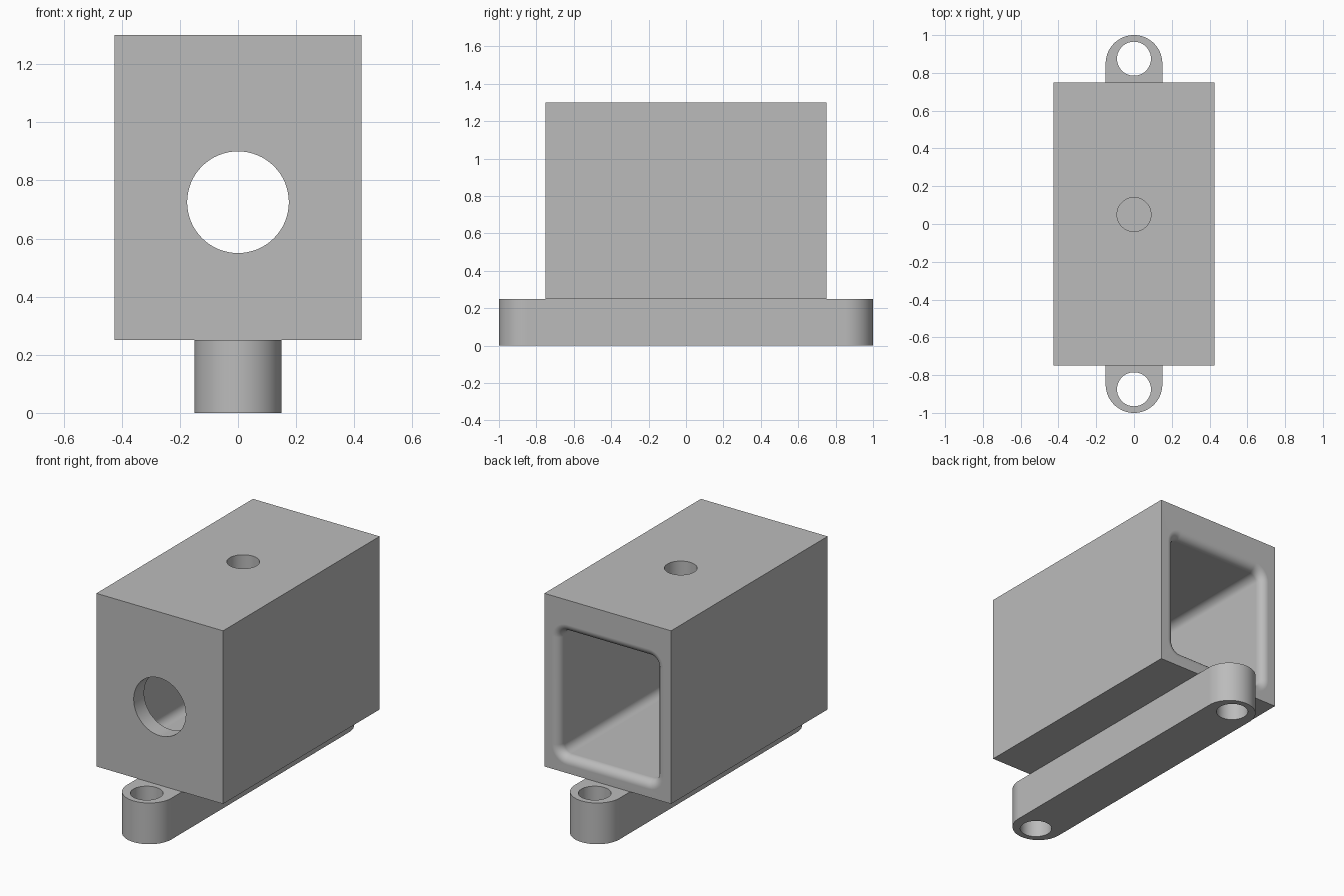
import bpy
import bmesh
from math import cos, sin, pi, radians

if "Cube" in bpy.data.objects:
    bpy.data.objects.remove(bpy.data.objects["Cube"], do_unlink=True)

grey = bpy.data.materials.new("plain grey")
grey.use_nodes = True
colour = (0.5, 0.5, 0.5, 1)
grey.diffuse_color = colour
grey.node_tree.nodes["Principled BSDF"].inputs["Base Color"].default_value = colour


def rounded_rect(half_w, half_h, r, steps):
    """Counter-clockwise outline of a rounded rectangle."""
    points = []
    for quarter, (sx, sy) in enumerate([(1, 1), (-1, 1), (-1, -1), (1, -1)]):
        for i in range(steps + 1):
            a = (quarter + i / steps) * pi / 2
            points.append((sx * (half_w - r) + r * cos(a), sy * (half_h - r) + r * sin(a)))
    return points


def loft(name, rings):
    """Closed solid skinned through rings of equal point count."""
    bm = bmesh.new()
    loops = [[bm.verts.new(p) for p in ring] for ring in rings]
    n = len(loops[0])
    for a, b in zip(loops, loops[1:]):
        for i in range(n):
            j = (i + 1) % n
            bm.faces.new((a[i], a[j], b[j], b[i]))
    bm.faces.new(loops[0])
    bm.faces.new(loops[-1])
    bmesh.ops.remove_doubles(bm, verts=bm.verts, dist=1e-5)
    bmesh.ops.recalc_face_normals(bm, faces=bm.faces)
    mesh = bpy.data.meshes.new(name)
    bm.to_mesh(mesh)
    bm.free()
    mesh.materials.append(grey)
    ob = bpy.data.objects.new(name, mesh)
    bpy.context.collection.objects.link(ob)
    return ob


def drill(name, radius, depth, location, rotation=(0, 0, 0)):
    bpy.ops.mesh.primitive_cylinder_add(vertices=64, radius=radius, depth=depth,
                                        location=location, rotation=rotation)
    ob = bpy.context.object
    ob.name = name
    ob.data.materials.append(grey)
    return ob


def activate(ob):
    bpy.ops.object.select_all(action='DESELECT')
    ob.select_set(True)
    bpy.context.view_layer.objects.active = ob


def carve(ob, cutters):
    """Subtract the cutters, then shade smooth with flat faces kept flat."""
    activate(ob)
    for cutter in cutters:
        mod = ob.modifiers.new("cut", 'BOOLEAN')
        mod.operation = 'DIFFERENCE'
        mod.solver = 'EXACT'
        mod.object = cutter
        bpy.ops.object.modifier_apply(modifier=mod.name)
        bpy.data.objects.remove(cutter, do_unlink=True)
    bpy.ops.object.shade_smooth_by_angle(angle=radians(30))
    weighted = ob.modifiers.new("flat faces", 'WEIGHTED_NORMAL')
    weighted.keep_sharp = True


# Housing block
bpy.ops.mesh.primitive_cube_add(size=1, location=(0, 0, 0.775))
housing = bpy.context.object
housing.name = "housing"
housing.scale = (0.85, 1.5, 1.05)
bpy.ops.object.transform_apply(location=True, scale=True)
housing.data.materials.append(grey)

# Cavity open at the back, with rounded corners and a flared mouth
fillet = 0.05
centre_z = 0.725
stations = [(-0.65, 0)]
for i in range(9):
    a = i / 8 * pi / 2
    stations.append((0.7 + fillet * sin(a), fillet * (1 - cos(a))))
stations.append((0.85, fillet))
cavity = loft("cavity_cutter", [
    [(x, y, centre_z + z) for x, z in rounded_rect(0.325 + grow, 0.375 + grow, fillet + grow, 8)]
    for y, grow in stations])

front_hole = drill("front_hole_cutter", 0.175, 0.4, (0, -0.75, centre_z), (pi / 2, 0, 0))
top_hole = drill("top_hole_cutter", 0.09, 0.4, (0, 0.05, 1.25))
carve(housing, [cavity, front_hole, top_hole])

# Mounting bar with rounded ends and a bolt hole at each end
outline = rounded_rect(0.15, 1, 0.15, 16)
bar = loft("mounting_bar", [[(x, y, z) for x, y in outline] for z in (0, 0.25)])
carve(bar, [drill("bolt_hole_cutter", 0.09, 1, (0, side * 0.875, 0.125)) for side in (-1, 1)])
